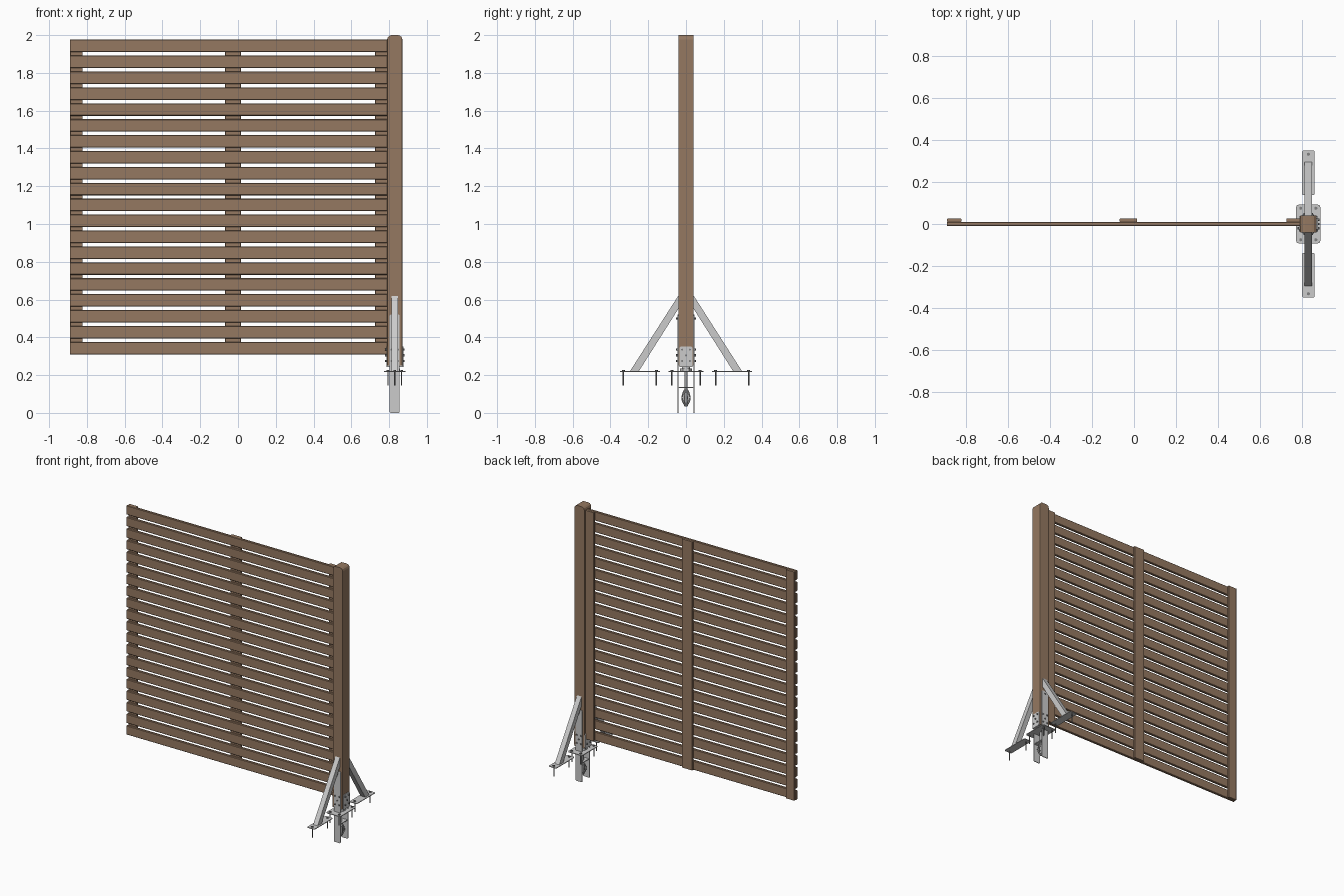
import bpy, bmesh, math
from mathutils import Vector, Matrix

if "Cube" in bpy.data.objects:
    bpy.data.objects.remove(bpy.data.objects["Cube"])


def material(name, rgb):
    m = bpy.data.materials.new(name)
    m.diffuse_color = (*rgb, 1)
    m.use_nodes = True
    m.node_tree.nodes["Principled BSDF"].inputs["Base Color"].default_value = m.diffuse_color
    return m


WOOD = material("brown wood", (0.30, 0.19, 0.12))
STEEL = material("galvanised steel", (0.60, 0.60, 0.60))
DARK = material("dark steel", (0.22, 0.22, 0.22))


def finish(name, bm, mat, smooth=False):
    bmesh.ops.recalc_face_normals(bm, faces=bm.faces)
    me = bpy.data.meshes.new(name)
    bm.to_mesh(me)
    bm.free()
    me.materials.append(mat)
    ob = bpy.data.objects.new(name, me)
    bpy.context.collection.objects.link(ob)
    if smooth:
        bpy.context.view_layer.objects.active = ob
        ob.select_set(True)
        bpy.ops.object.shade_smooth_by_angle(angle=math.radians(40))
        ob.select_set(False)
    return ob


def box(name, x, y, z, mat, bevel=0.0, axis=None, segs=1):
    """Box from ranges; bevel all edges, or only those parallel to axis."""
    bm = bmesh.new()
    bmesh.ops.create_cube(bm, size=1)
    for v in bm.verts:
        v.co = Vector([(r[0] + r[1]) / 2 + c * (r[1] - r[0]) for r, c in zip((x, y, z), v.co)])
    if bevel:
        edges = [e for e in bm.edges if axis is None or
                 abs((e.verts[0].co - e.verts[1].co).normalized()[axis]) > 0.9]
        bmesh.ops.bevel(bm, geom=edges, offset=bevel, segments=segs, affect='EDGES', profile=0.5)
    return finish(name, bm, mat)


def prism(name, pts, axis, a, b, mat):
    """Extrude a 2D outline along x (axis 0) or y (axis 1)."""
    bm = bmesh.new()
    put = (lambda p: (a, p[0], p[1])) if axis == 0 else (lambda p: (p[0], a, p[1]))
    f = bm.faces.new([bm.verts.new(put(p)) for p in pts])
    r = bmesh.ops.extrude_face_region(bm, geom=[f])
    d = Vector((b - a, 0, 0)) if axis == 0 else Vector((0, b - a, 0))
    bmesh.ops.translate(bm, vec=d, verts=[g for g in r["geom"] if isinstance(g, bmesh.types.BMVert)])
    return finish(name, bm, mat)


def rod(bm, p, q, r, n=10):
    p, q = Vector(p), Vector(q)
    m = Matrix.Translation((p + q) / 2) @ (q - p).to_track_quat('Z', 'Y').to_matrix().to_4x4()
    bmesh.ops.create_cone(bm, cap_ends=True, segments=n, radius1=r, radius2=r,
                          depth=(q - p).length, matrix=m)


def ground_screw(name, x, y):
    bm = bmesh.new()
    rod(bm, (x, y, 0.145), (x, y, 0.222), 0.0035, 8)
    rod(bm, (x, y, 0.221), (x, y, 0.227), 0.008, 6)
    finish(name, bm, DARK)


PX = 0.83  # post centre

# slatted panel
for i in range(20):
    z = 0.31 + i * 0.0842
    box(f"slat_{i + 1}", (-0.89, 0.792), (-0.009, 0.010), (z, z + 0.066), WOOD, 0.003, 0)
for name, x in (("left", (-0.89, -0.822)), ("middle", (-0.068, 0.015)), ("right", (0.725, 0.795))):
    box(f"{name}_batten", x, (0.010, 0.026), (0.312, 1.974), WOOD, 0.002, 2)

# post with chamfered corners and a crowned top
prof = [(0.79, 0.25), (0.87, 0.25), (0.87, 1.978), (0.866, 1.990), (0.857, 1.998),
        (0.845, 2.0), (0.815, 2.0), (0.803, 1.998), (0.794, 1.990), (0.79, 1.978)]
post = prism("post", prof, 1, -0.04, 0.04, WOOD)
bm = bmesh.new()
bm.from_mesh(post.data)
long_edges = [e for e in bm.edges if e.calc_length() > 1 and abs((e.verts[0].co - e.verts[1].co).z) > 1]
bmesh.ops.bevel(bm, geom=long_edges, offset=0.004, segments=2, affect='EDGES', profile=0.5)
bm.to_mesh(post.data)
bm.free()

# post shoe: bottom plate, side cheeks and side bolts
box("shoe_bottom", (0.786, 0.874), (-0.035, 0.035), (0.244, 0.25), STEEL)
for name, s in (("left", -1), ("right", 1)):
    xs = sorted((PX + s * 0.040, PX + s * 0.045))
    box(f"{name}_shoe_cheek", xs, (-0.035, 0.035), (0.244, 0.352), STEEL, 0.008, 0)
    bm = bmesh.new()
    for y, z in ((-0.02, 0.275), (0.02, 0.275), (0, 0.305), (-0.02, 0.335), (0.02, 0.335)):
        rod(bm, (PX + s * 0.044, y, z), (PX + s * 0.052, y, z), 0.006, 6)
    finish(f"{name}_shoe_bolts", bm, DARK)

# base plate with adjusting nut
box("base_plate", (0.772, 0.887), (-0.092, 0.092), (0.216, 0.221), STEEL, 0.012, 2, 3)
bm = bmesh.new()
rod(bm, (PX, 0, 0.221), (PX, 0, 0.234), 0.032, 6)
rod(bm, (PX, 0, 0.234), (PX, 0, 0.245), 0.022, 16)
finish("levelling_nut", bm, STEEL)
for i, (sx, sy) in enumerate(((-1, -1), (-1, 1), (1, -1), (1, 1))):
    ground_screw(f"base_screw_{i + 1}", PX + sx * 0.036, sy * 0.075)

# ground anchor: threaded rod, cross plate and expanding cage
bm = bmesh.new()
rod(bm, (PX, 0, 0.04), (PX, 0, 0.245), 0.007, 12)
finish("anchor_rod", bm, STEEL, True)
box("anchor_cross_plate", (0.808, 0.852), (-0.044, 0.044), (0.133, 0.138), STEEL)
bm = bmesh.new()
for k in range(6):
    t = math.pi / 3 * k + math.pi / 6
    pts = []
    for j in range(9):
        u = j / 8
        r = 0.004 + 0.017 * math.sin(math.pi * u)
        pts.append((PX + r * math.cos(t), r * math.sin(t), 0.035 + 0.092 * u))
    for p, q in zip(pts, pts[1:]):
        rod(bm, p, q, 0.0035, 6)
finish("anchor_cage", bm, STEEL)

# front and back: ground blades, braces, feet
for name, s in (("front", -1), ("back", 1)):
    ys = sorted((s * 0.041, s * 0.046))
    box(f"{name}_ground_blade", (0.803, 0.856), ys, (0, 0.52), STEEL, 0.004, 1)
    bm = bmesh.new()
    for x, z in ((0.813, 0.275), (0.847, 0.275), (0.83, 0.305), (0.813, 0.335), (0.847, 0.335), (0.83, 0.50)):
        rod(bm, (x, s * 0.045, z), (x, s * 0.052, z), 0.006, 6)
    finish(f"{name}_blade_bolts", bm, DARK)
    prism(f"{name}_brace", [(s * 0.297, 0.22), (s * 0.25, 0.22), (s * 0.041, 0.55), (s * 0.041, 0.62)],
          0, PX - 0.018, PX + 0.018, STEEL)
    box(f"{name}_foot_plate", (0.80, 0.86), sorted((s * 0.137, s * 0.35)), (0.216, 0.221),
        STEEL, 0.008, 2, 3)
    for i, y in enumerate((0.157, 0.332)):
        ground_screw(f"{name}_foot_screw_{i + 1}", PX, s * y)
